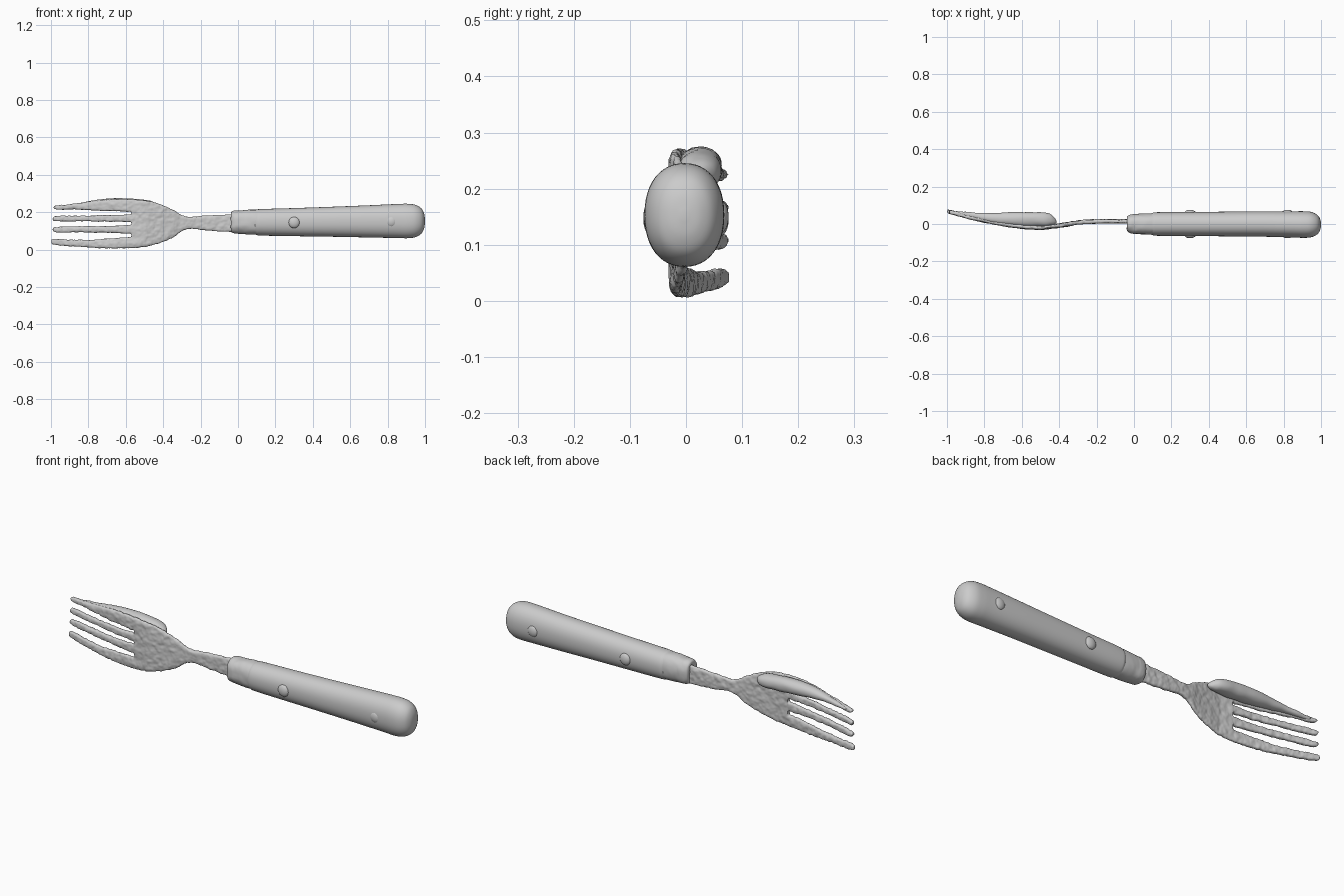
import bpy, bmesh, math
from mathutils import Vector

if "Cube" in bpy.data.objects:
    bpy.data.objects.remove(bpy.data.objects["Cube"])


def catmull(rows, n):
    """Smoothly resample a list of station tuples."""
    out = []
    for i in range(len(rows) - 1):
        p0, p1 = rows[max(i - 1, 0)], rows[i]
        p2, p3 = rows[i + 1], rows[min(i + 2, len(rows) - 1)]
        for k in range(n):
            t = k / n
            out.append([0.5 * (2 * b + (c - a) * t + (2 * a - 5 * b + 4 * c - d) * t * t
                        + (3 * b - a - 3 * c + d) * t ** 3)
                        for a, b, c, d in zip(p0, p1, p2, p3)])
    return out + [list(rows[-1])]


def loft(bm, rows, power=2.0, sides=32, n=5):
    """Closed skin through stations (x, y, z, half depth, half height)."""
    rings = []
    for x, y, z, ry, rz in catmull(rows, n):
        ring = []
        for s in range(sides):
            a = 2 * math.pi * s / sides
            c, d = math.cos(a), math.sin(a)
            ring.append(bm.verts.new((
                x,
                y + max(ry, 0.001) * math.copysign(abs(c) ** (2 / power), c),
                z + max(rz, 0.001) * math.copysign(abs(d) ** (2 / power), d))))
        rings.append(ring)
    for a, b in zip(rings, rings[1:]):
        for s in range(sides):
            t = (s + 1) % sides
            bm.faces.new((a[s], a[t], b[t], b[s]))
    bm.faces.new(rings[0][::-1])
    bm.faces.new(rings[-1])


def finish(name, bm):
    bmesh.ops.recalc_face_normals(bm, faces=bm.faces)
    for f in bm.faces:
        f.smooth = True
    me = bpy.data.meshes.new(name)
    bm.to_mesh(me)
    bm.free()
    ob = bpy.data.objects.new(name, me)
    bpy.context.collection.objects.link(ob)
    return ob


def roughen(ob, strength, size):
    tex = bpy.data.textures.new(ob.name + "_pits", 'CLOUDS')
    tex.noise_scale = size
    mod = ob.modifiers.new("pits", 'DISPLACE')
    mod.texture, mod.strength, mod.mid_level = tex, strength, 0.5


# Side bend of the metal: y of the plate at each x
BEND = [(-1.0, .068), (-.9, .042), (-.8, .019), (-.7, 0), (-.6, -.014), (-.5, -.02),
        (-.4, -.009), (-.3, .008), (-.2, .015), (0, .014)]


def bend(x):
    for (x0, y0), (x1, y1) in zip(BEND, BEND[1:]):
        if x <= x1:
            return y0 + (y1 - y0) * (x - x0) / (x1 - x0)
    return BEND[-1][1]


def plate(bm, outline, thick, power=4):
    """Flat bar from (x, z low, z high) that follows the bend."""
    loft(bm, [(x, bend(x), (lo + hi) / 2, thick, (hi - lo) / 2) for x, lo, hi in outline],
         power, 40)


# Head: neck, shoulders and four tines fused into one piece of metal
bm = bmesh.new()
plate(bm, [(.02, .095, .19), (-.05, .095, .188), (-.16, .102, .182), (-.26, .111, .175),
           (-.3, .098, .186), (-.35, .065, .214), (-.4, .042, .238), (-.45, .025, .254),
           (-.5, .014, .264), (-.55, .008, .269), (-.57, .008, .269)], .011)
TINES = [
    [(-.5, .014, .07), (-.6, .007, .066), (-.7, .007, .058), (-.8, .012, .052),
     (-.9, .018, .054), (-.98, .025, .058), (-.998, .034, .05)],
    [(-.5, .08, .138), (-.58, .085, .132), (-.7, .09, .126), (-.85, .092, .125),
     (-.97, .093, .122), (-.99, .101, .115)],
    [(-.5, .14, .195), (-.58, .147, .188), (-.7, .15, .184), (-.85, .152, .181),
     (-.97, .152, .18), (-.99, .16, .172)],
    [(-.5, .2, .264), (-.6, .204, .27), (-.7, .207, .268), (-.8, .211, .255),
     (-.9, .215, .243), (-.965, .214, .236), (-.985, .221, .23)],
]
for tine in TINES:
    plate(bm, tine, .011, 3)
head = finish("fork_head", bm)
fuse = head.modifiers.new("fuse", 'REMESH')
fuse.mode, fuse.voxel_size, fuse.use_smooth_shade = 'VOXEL', .005, True
roughen(head, .008, .025)

# Swollen lump behind the top tine
bm = bmesh.new()
loft(bm, [(-.415, .01, .222, .004, .004), (-.43, .018, .225, .022, .018),
          (-.47, .024, .23, .037, .031), (-.55, .024, .236, .039, .035),
          (-.65, .026, .241, .037, .034), (-.75, .031, .241, .028, .025),
          (-.83, .041, .236, .019, .016), (-.9, .052, .231, .013, .011),
          (-.95, .06, .226, .008, .007)], 2.2)
roughen(finish("tine_lump", bm), .006, .05)

# Collar between neck and handle
bm = bmesh.new()
loft(bm, [(-.038, 0, .147, .03, .045), (-.034, 0, .147, .042, .055), (-.02, 0, .147, .05, .061),
          (0, 0, .147, .053, .062), (.02, 0, .147, .053, .063), (.06, 0, .147, .056, .066),
          (.12, 0, .147, .056, .066)], 2.4, 40)
roughen(finish("collar", bm), .006, .04)

# Handle
bm = bmesh.new()
loft(bm, [(.085, 0, .146, .05, .06), (.1, 0, .146, .06, .068), (.13, 0, .146, .063, .071),
          (.3, 0, .147, .064, .075), (.5, 0, .149, .066, .08), (.7, 0, .151, .068, .086),
          (.85, -.002, .153, .07, .091), (.91, -.003, .153, .071, .092),
          (.95, -.003, .153, .067, .086), (.98, -.003, .153, .052, .068),
          (.995, -.003, .153, .03, .04), (1, -.003, .153, .006, .008)], 2.2, 48)
finish("handle", bm)

# Domed rivets on both sides of the handle
for i, (x, z) in enumerate([(.3, .145), (.82, .15)]):
    for side, label in ((-1, "front"), (1, "back")):
        bm = bmesh.new()
        bmesh.ops.create_uvsphere(bm, u_segments=24, v_segments=12, radius=1)
        bmesh.ops.scale(bm, vec=Vector((.03, .016, .03)), verts=bm.verts)
        bmesh.ops.translate(bm, vec=Vector((x, side * .06, z)), verts=bm.verts)
        finish(f"rivet_{label}_{i + 1}", bm)
